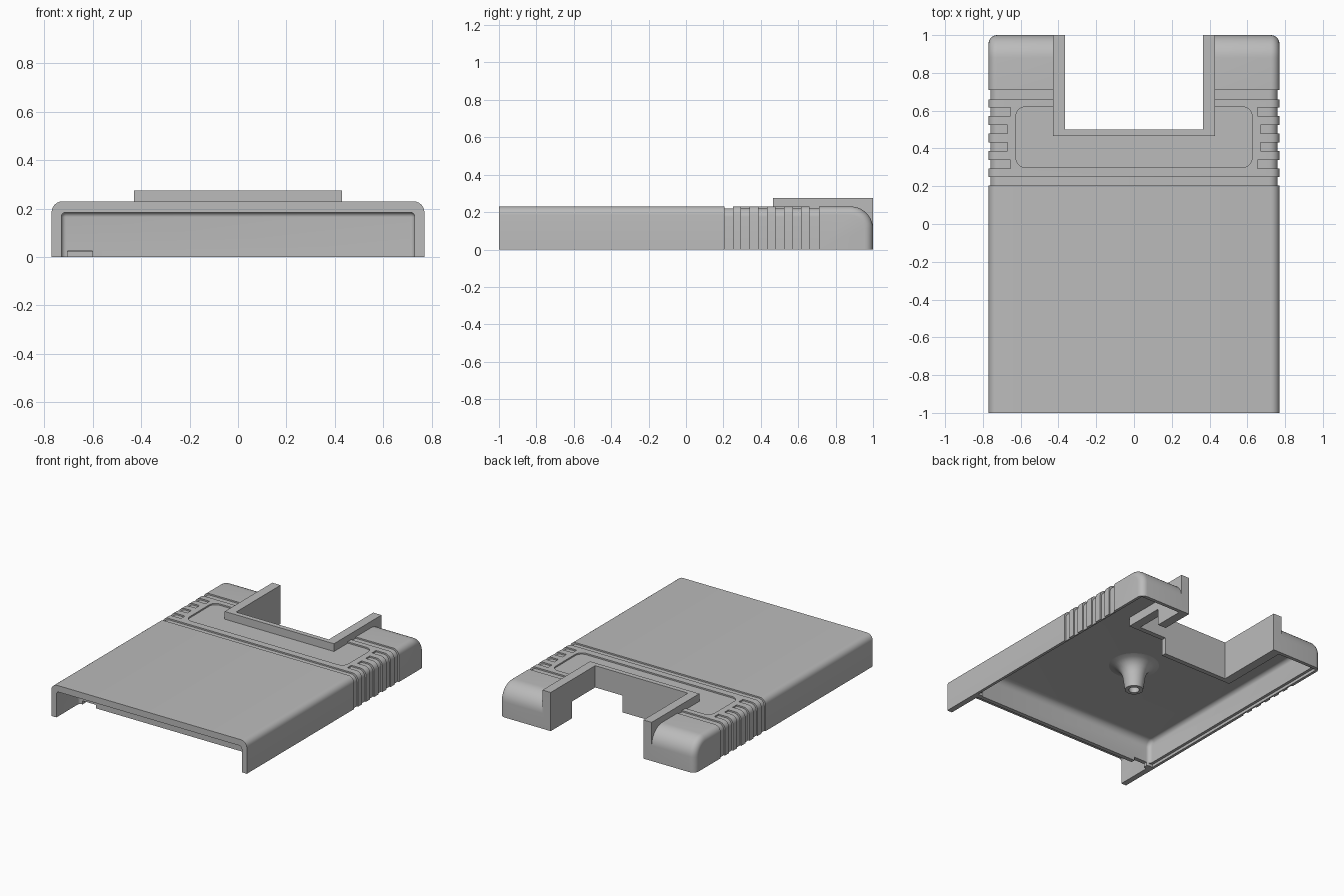
import bpy, bmesh, math
from mathutils import Vector

cube = bpy.data.objects.get("Cube")
if cube:
    bpy.data.objects.remove(cube, do_unlink=True)

grey = bpy.data.materials.new("mid_grey")
grey.use_nodes = True
COLOUR = (0.5, 0.5, 0.5, 1)
grey.diffuse_color = COLOUR
grey.node_tree.nodes["Principled BSDF"].inputs["Base Color"].default_value = COLOUR


def finish(bm, name):
    bmesh.ops.recalc_face_normals(bm, faces=bm.faces)
    mesh = bpy.data.meshes.new(name)
    bm.to_mesh(mesh)
    bm.free()
    mesh.materials.append(grey)
    ob = bpy.data.objects.new(name, mesh)
    bpy.context.collection.objects.link(ob)
    return ob


def add_box(bm, x, y, z):
    verts = bmesh.ops.create_cube(bm, size=1)["verts"]
    for v in verts:
        v.co = Vector([a + (b - a) * (c + 0.5) for (a, b), c in zip((x, y, z), v.co)])


def box(name, x, y, z):
    bm = bmesh.new()
    add_box(bm, x, y, z)
    return finish(bm, name)


def round_edges(bm, test, radius, segments):
    edges = [e for e in bm.edges if test(*[v.co for v in e.verts])]
    bmesh.ops.bevel(bm, geom=edges, offset=radius, segments=segments,
                    profile=0.5, affect='EDGES', clamp_overlap=True)


def prism(bm, points, offset):
    """Extrude a closed outline along an offset."""
    face = bm.faces.new([bm.verts.new(p) for p in points])
    new = bmesh.ops.extrude_face_region(bm, geom=[face])["geom"]
    bmesh.ops.translate(bm, vec=offset, verts=[g for g in new if isinstance(g, bmesh.types.BMVert)])


def arc(cx, cy, r, start, end, n=8):
    for i in range(n + 1):
        a = math.radians(start + (end - start) * i / n)
        yield cx + r * math.cos(a), cy + r * math.sin(a)


def combine(target, tool, operation):
    mod = target.modifiers.new(operation.lower(), 'BOOLEAN')
    mod.operation, mod.object, mod.solver = operation, tool, 'EXACT'
    bpy.context.view_layer.objects.active = target
    bpy.ops.object.modifier_apply(modifier=mod.name)
    bpy.data.objects.remove(tool, do_unlink=True)


def smooth(ob):
    bpy.ops.object.select_all(action='DESELECT')
    ob.select_set(True)
    bpy.context.view_layer.objects.active = ob
    bpy.ops.object.shade_smooth_by_angle(angle=math.radians(30))


def hollow(name, w, y0, y1, z0, z1, back_radius, side_radius, front_radius=0):
    """Block with a rounded back top edge, then a fillet along both sides."""
    near = lambda a, b: abs(a - b) < 1e-4
    bm = bmesh.new()
    add_box(bm, (-w, w), (y0, y1), (z0, z1))
    for y, r in ((y1, back_radius), (y0, front_radius)):
        if r:
            round_edges(bm, lambda a, b: all(near(p.y, y) and near(p.z, z1) for p in (a, b)), r, 10)

    def side(a, b):
        on_side = near(abs(a.x), w) and near(a.x, b.x)
        at_base = near(a.z, z0) and near(b.z, z0)
        at_front = near(a.y, y0) and near(b.y, y0) and not front_radius
        return on_side and not at_base and not at_front
    round_edges(bm, side, side_radius, 6)
    return finish(bm, name)


# Outer shell, open below
shell = hollow("cartridge_shell", 0.77, -1, 1, 0, 0.23, 0.12, 0.045)

# Shallow grip grooves: full bands wrap the shell, short slots stay at the sides
bm = bmesh.new()
corner = list(arc(0.715, 0.175, 0.045, 90, 0))
for y0, y1 in ((0.205, 0.25), (0.66, 0.71)):
    inner = [(-x, z) for x, z in reversed(corner)] + corner
    outline = [(-0.9, -0.1), (-0.76, -0.1)] + inner + [(0.76, -0.1), (0.9, -0.1), (0.9, 0.3), (-0.9, 0.3)]
    prism(bm, [(x, y0, z) for x, z in outline], (0, y1 - y0, 0))
for i in range(4):
    y0 = 0.295 + 0.092 * i
    start = 0.655 if i in (0, 3) else 0.67
    outline = [(start, 0.3), (start, 0.22)] + corner + [(0.76, -0.1), (0.9, -0.1), (0.9, 0.3)]
    for s in (-1, 1):
        prism(bm, [(s * x, y0, z) for x, z in outline], (0, 0.045, 0))

# Rounded label recess
panel = [p for cx, cy, a in ((0.575, 0.57, 0), (-0.575, 0.57, 90), (-0.575, 0.35, 180), (0.575, 0.35, 270))
         for p in arc(cx, cy, 0.05, a, a + 90)]
prism(bm, [(x, y, 0.22) for x, y in panel], (0, 0, 0.1))
combine(shell, finish(bm, "groove_cutter"), 'DIFFERENCE')

# Main cavity, bottom rebate and front pocket
combine(shell, hollow("cavity", 0.73, -0.71, 0.96, -0.1, 0.185, 0.09, 0.03, 0.05), 'DIFFERENCE')
combine(shell, box("rebate", (-0.75, 0.75), (-0.705, 0.975), (-0.1, 0.02)), 'DIFFERENCE')
combine(shell, hollow("pocket", 0.73, -1.1, -0.74, -0.1, 0.185, 0.02, 0.02), 'DIFFERENCE')
combine(shell, box("wall_notch", (-0.705, -0.6), (-0.78, -0.68), (-0.1, 0.025)), 'DIFFERENCE')

# Raised collar around the rear opening, with a lower corner cut out
combine(shell, box("collar", (-0.43, 0.43), (0.465, 1), (0, 0.275)), 'UNION')
combine(shell, box("opening", (-0.365, 0.365), (0.5, 1.1), (-0.1, 0.4)), 'DIFFERENCE')
combine(shell, box("corner_cut", (0.15, 0.45), (0.44, 0.76), (-0.1, 0.12)), 'DIFFERENCE')
smooth(shell)

# Flared screw post under the roof
bm = bmesh.new()
profile = [(0, 0.1), (0.035, 0.1), (0.035, 0), (0.06, 0), (0.075, 0.1), (0.085, 0.13),
           (0.105, 0.16), (0.135, 0.178), (0.17, 0.186)]
verts = [bm.verts.new((r, 0, z)) for r, z in profile]
edges = [bm.edges.new(pair) for pair in zip(verts, verts[1:])]
bmesh.ops.spin(bm, geom=verts + edges, axis=(0, 0, 1), cent=(0, 0, 0), angle=math.tau, steps=32)
bmesh.ops.remove_doubles(bm, verts=bm.verts, dist=1e-4)
smooth(finish(bm, "screw_post"))
